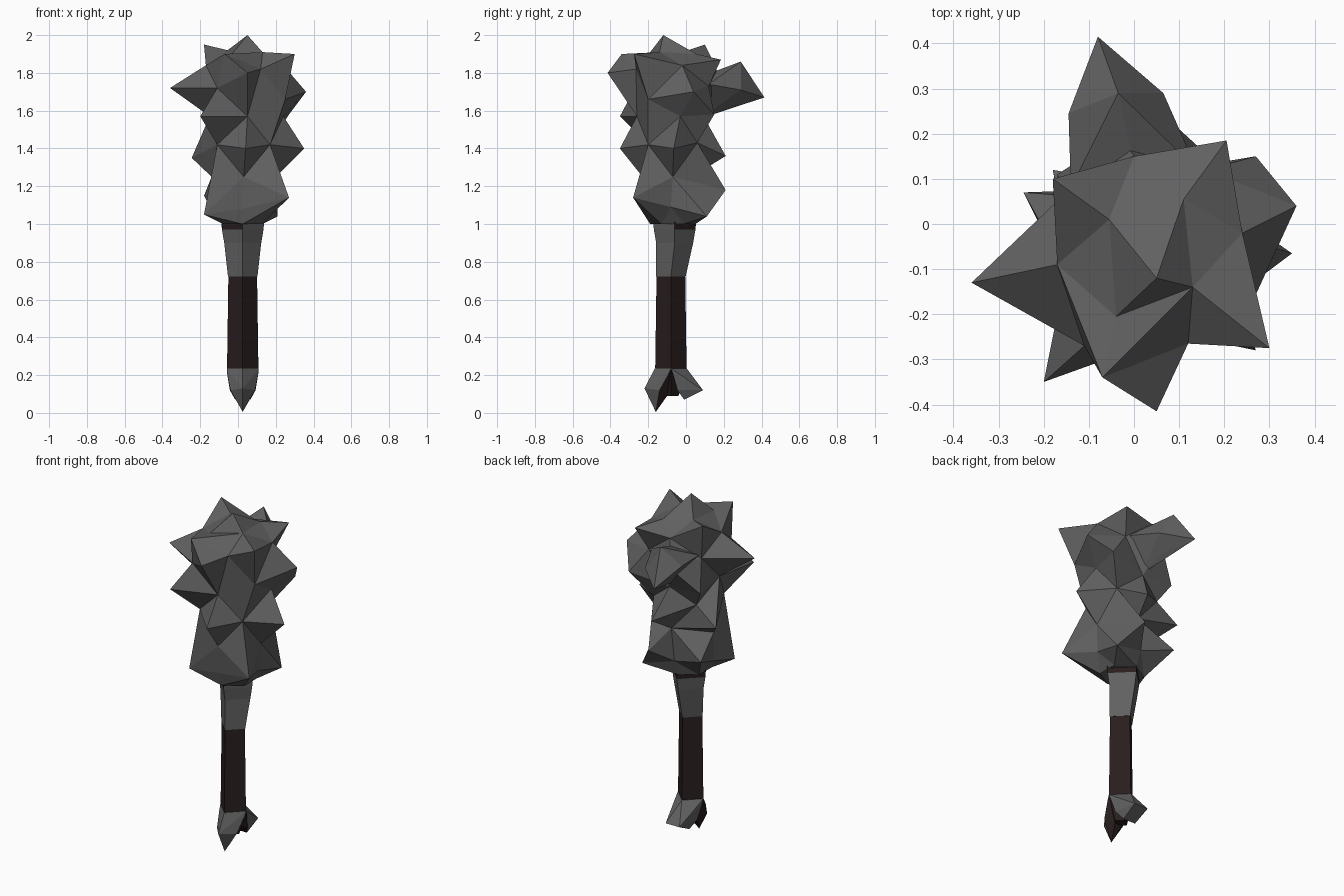
import bpy, bmesh, math
from mathutils import Vector
from mathutils.geometry import delaunay_2d_cdt

if "Cube" in bpy.data.objects:
    bpy.data.objects.remove(bpy.data.objects["Cube"])

CX, CY = 0.025, -0.08          # axis of the club
TAU = math.tau


def material(name, rgb):
    m = bpy.data.materials.new(name)
    m.diffuse_color = (*rgb, 1)
    m.use_nodes = True
    m.node_tree.nodes["Principled BSDF"].inputs["Base Color"].default_value = m.diffuse_color
    return m


STONE = material("dark grey stone", (0.12, 0.12, 0.12))
LEATHER = material("dark brown leather", (0.022, 0.013, 0.013))


def finish(name, bm, rule=None, mats=(STONE, LEATHER)):
    bmesh.ops.recalc_face_normals(bm, faces=bm.faces[:])
    bm.normal_update()
    if rule:
        for f in bm.faces:
            f.material_index = 1 if rule(f) else 0
    me = bpy.data.meshes.new(name)
    bm.to_mesh(me)
    bm.free()
    for m in mats:
        me.materials.append(m)
    ob = bpy.data.objects.new(name, me)
    bpy.context.collection.objects.link(ob)


def add_lathe(bm, profile, sides):
    """Capped stack of rings given as (z, radius), with corners to the front and back."""
    rings = []
    for z, r in profile:
        rings.append([bm.verts.new((CX + r * math.sin(TAU * i / sides),
                                    CY - r * math.cos(TAU * i / sides), z))
                      for i in range(sides)])
    for a, b in zip(rings, rings[1:]):
        for i in range(sides):
            j = (i + 1) % sides
            bm.faces.new((a[i], a[j], b[j], b[i]))
    bm.faces.new(rings[0][::-1])
    bm.faces.new(rings[-1])


def add_hull(bm, points):
    verts = [bm.verts.new(p) for p in points]
    bmesh.ops.convex_hull(bm, input=verts)
    loose = [v for v in verts if not v.link_faces]
    bmesh.ops.delete(bm, geom=loose, context='VERTS')


# Leather grip, a square bar turned edge-on to the front
bm = bmesh.new()
add_lathe(bm, [(0.09, 0.04), (0.20, 0.075), (0.24, 0.083), (0.722, 0.076)], 4)
finish("grip", bm, mats=(LEATHER,))

# Flared neck, leather showing under the head except on the front right
bm = bmesh.new()
add_lathe(bm, [(0.722, 0.078), (0.90, 0.098), (0.97, 0.11), (1.03, 0.115)], 4)
for v in bm.verts:
    if v.co.z > 0.8:
        v.co.y += 0.02
finish("neck", bm, lambda f: f.calc_center_median().z > 0.98 and abs(f.normal.z) < 0.5
       and (f.normal.x < -0.1 or f.normal.y > 0.1))


# Two pommel claws: (half width, y, z) points
def claw(name, pts, inner):
    bm = bmesh.new()
    add_hull(bm, [(CX + s * w, y, z) for w, y, z in pts for s in ((-1, 1) if w else (1,))])
    finish(name, bm, lambda f: f.normal.z < -0.1 and f.normal.y * inner > 0)


claw("front_claw", [(0, -0.165, 0.235), (0.084, -0.08, 0.235), (0.083, -0.09, 0.21),
                    (0, -0.22, 0.13), (0.065, -0.14, 0.12), (0.025, -0.10, 0.09),
                    (0, -0.16, 0.005)], 1)
claw("back_claw", [(0.084, -0.08, 0.235), (0, 0.004, 0.235), (0, 0.035, 0.165),
                   (0.045, 0.09, 0.12), (0.04, -0.01, 0.07), (0.068, -0.045, 0.12),
                   (0.083, -0.07, 0.21)], -1)

# Head: spike tips and the pits between them, joined into one faceted shell
TIPS = [
    (-0.36, -0.13, 1.72), (0.36, 0.04, 1.70), (0.05, -0.415, 1.80), (-0.03, 0.20, 1.70),
    (0.30, -0.275, 1.90), (-0.07, -0.34, 1.90), (-0.18, 0.10, 1.95), (0.205, 0.185, 1.87),
    (-0.20, -0.35, 1.57), (0.27, 0.15, 1.58), (-0.17, 0.11, 1.55),
    (0.35, -0.065, 1.40), (0.04, -0.35, 1.40), (-0.245, 0.07, 1.35), (0.08, 0.21, 1.36),
    (0.27, -0.28, 1.14), (0.10, 0.21, 1.18),
    (-0.18, 0.12, 1.15), (-0.18, -0.20, 1.05), (0.21, 0.11, 1.04),
]
PITS = [
    (0.24, -0.02, 1.84), (0.00, 0.15, 1.85), (-0.17, -0.09, 1.84), (0.12, -0.265, 1.82),
    (-0.11, -0.27, 1.72), (0.16, 0.12, 1.73), (-0.15, 0.07, 1.74), (0.25, -0.20, 1.66),
    (0.05, -0.26, 1.57), (0.24, -0.03, 1.57), (-0.15, -0.10, 1.57), (0.03, 0.11, 1.54),
    (0.17, -0.20, 1.42), (-0.11, -0.20, 1.42), (0.17, 0.06, 1.43), (-0.11, 0.06, 1.45),
    (0.03, -0.23, 1.25), (0.20, -0.07, 1.25), (-0.14, -0.06, 1.25), (0.04, 0.08, 1.28),
    (0.02, -0.21, 1.08), (0.19, -0.08, 1.09), (-0.15, -0.04, 1.09), (0.02, 0.08, 1.09),
]
CAP = [(0.13, -0.14, 1.91), (0.11, 0.055, 1.90), (-0.055, 0.01, 1.92), (-0.04, -0.205, 1.89)]
SCALE = 0.24                   # unrolled width per radian
LOW, HIGH = 0.97, 2.03         # unrolled heights of the bottom and top rims


def angle(p):
    return math.atan2(p[1] - CY, p[0] - CX) % TAU


def triangles(keys):
    """Delaunay triangles of (angle, height) points on a closed cylinder."""
    flat, ids = [], []
    for turn in (-1, 0, 1):
        for i, (a, h) in enumerate(keys):
            flat.append(Vector(((a + turn * TAU) * SCALE, h)))
            ids.append(i)
    out = delaunay_2d_cdt(flat, [], [], 0, 1e-6)
    verts, faces, orig = out[0], out[2], out[3]
    for f in faces:
        c = sum((verts[i] for i in f), Vector((0, 0))) / 3
        if 0 <= c.x < TAU * SCALE:
            yield [ids[orig[i][0]] for i in f]


FOOT = [(CX + 0.12 * math.cos(a), CY + 0.01 + 0.12 * math.sin(a), 1.0)
        for a in (TAU * (i + 0.5) / 6 for i in range(6))]
points = TIPS + PITS + CAP + FOOT
keys = [(angle(p), p[2]) for p in TIPS + PITS]
keys += [(angle(p), HIGH) for p in CAP] + [(angle(p), LOW) for p in FOOT]

bm = bmesh.new()
bv = [bm.verts.new(p) for p in points]
bm.verts.index_update()
for tri in triangles(keys):
    if len(set(tri)) == 3 and not bm.faces.get([bv[i] for i in tri]):
        bm.faces.new([bv[i] for i in tri])

# Turn ridges that link two tips so that the valley runs from pit to pit
is_tip = set(bv[:len(TIPS)])
for e in bm.edges[:]:
    if e.is_valid and len(e.link_faces) == 2 and all(v in is_tip for v in e.verts):
        far = [v for f in e.link_faces for v in f.verts if v not in e.verts]
        if not any(v in is_tip for v in far) and \
                (far[0].co - far[1].co).length < 1.1 * e.calc_length():
            bmesh.utils.edge_rotate(e, False)

# Crown spike fanned from the cap, flat underside on the foot ring
crown = bm.verts.new((0.05, -0.12, 2.0))
cap = bv[len(TIPS) + len(PITS):][:len(CAP)]
for i in range(len(cap)):
    bm.faces.new((cap[i], cap[(i + 1) % len(cap)], crown))
bm.faces.new(bv[-len(FOOT):])
finish("spiked_head", bm, mats=(STONE,))

# Large blunt horn at the back
bm = bmesh.new()
add_hull(bm, [(-0.08, 0.415, 1.67), (-0.035, 0.29, 1.86), (-0.145, 0.245, 1.76),
              (0.065, 0.29, 1.71), (0.0, 0.24, 1.63), (-0.14, 0.08, 1.76),
              (0.14, 0.12, 1.74), (0.02, 0.08, 1.56), (0.0, 0.13, 1.80)])
finish("back_horn", bm, mats=(STONE,))
